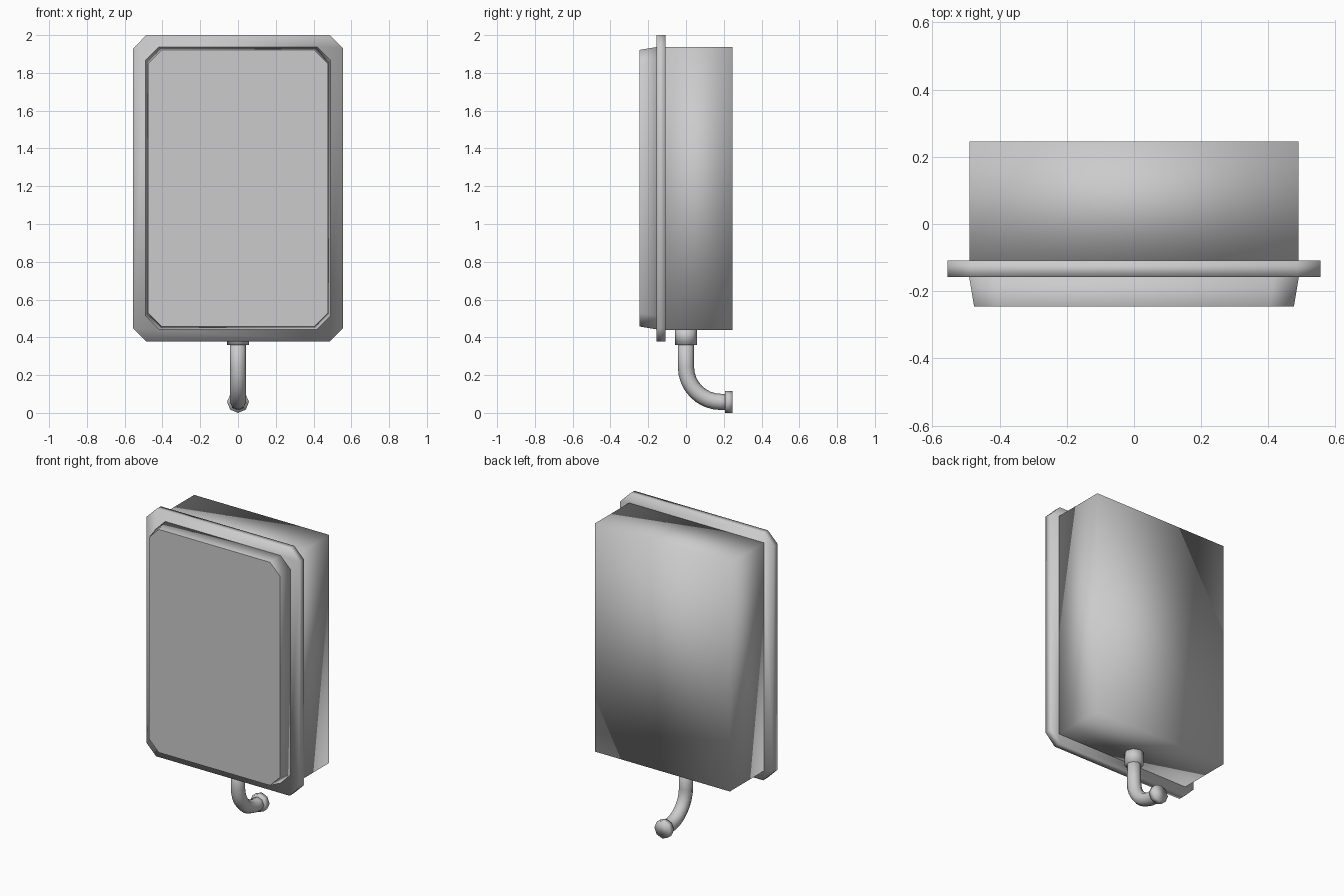
import bpy, bmesh, math
from mathutils import Vector

if "Cube" in bpy.data.objects:
    bpy.data.objects.remove(bpy.data.objects["Cube"])


def loft(name, rings, flat_start=False):
    """Skin a list of rings, cap both ends, shade smooth."""
    bm = bmesh.new()
    vs = [[bm.verts.new(p) for p in r] for r in rings]
    n = len(vs[0])
    for a, b in zip(vs, vs[1:]):
        for i in range(n):
            j = (i + 1) % n
            bm.faces.new((a[i], a[j], b[j], b[i]))
    start = bm.faces.new(vs[0])
    bm.faces.new(vs[-1])
    bmesh.ops.recalc_face_normals(bm, faces=bm.faces[:])
    for f in bm.faces:
        f.smooth = True
    if flat_start:
        start.smooth = False
        for e in start.edges:
            e.smooth = False
    me = bpy.data.meshes.new(name)
    bm.to_mesh(me)
    bm.free()
    ob = bpy.data.objects.new(name, me)
    bpy.context.collection.objects.link(ob)
    return ob


def panel(y, w, z0, z1, c):
    """Rectangle in the XZ plane, with corners cut by c."""
    if c == 0:
        return [(-w, y, z0), (w, y, z0), (w, y, z1), (-w, y, z1)]
    return [(-w + c, y, z0), (w - c, y, z0), (w, y, z0 + c), (w, y, z1 - c),
            (w - c, y, z1), (-w + c, y, z1), (-w, y, z1 - c), (-w, y, z0 + c)]


def tube_ring(y, z, angle, r, n=8):
    """Circle around a path point; angle 0 points down, 90 degrees points back."""
    normal = Vector((0, math.cos(angle), math.sin(angle)))
    side = Vector((1, 0, 0))
    return [Vector((0, y, z)) + r * (math.cos(2 * math.pi * i / n) * side
            + math.sin(2 * math.pi * i / n) * normal) for i in range(n)]


# Main housing
loft("housing", [panel(-0.13, 0.49, 0.44, 1.938, 0), panel(0.245, 0.49, 0.44, 1.938, 0)])

# Protruding rim with cut corners
loft("rim", [panel(-0.157, 0.555, 0.377, 2.0, 0.07), panel(-0.109, 0.555, 0.377, 2.0, 0.07)])

# Tapered front lid
loft("front_lid", [panel(-0.245, 0.476, 0.457, 1.922, 0.072),
                   panel(-0.155, 0.491, 0.442, 1.937, 0.072)], flat_start=True)

# Drain pipe: straight drop, quarter bend, short run to the back
R, TOP, END_Z = 0.185, 0.40, 0.058
path = [(0, TOP, 0)]
for i in range(9):
    a = math.pi / 2 * i / 8
    path.append((R - R * math.cos(a), END_Z + R - R * math.sin(a), a))
path.append((0.225, END_Z, math.pi / 2))
loft("drain_pipe", [tube_ring(y, z, a, 0.043) for y, z, a in path])

# Pipe collar and end fitting
loft("pipe_collar", [tube_ring(0, z, 0, 0.058) for z in (0.45, 0.36)])
loft("pipe_end_fitting", [tube_ring(y, END_Z, math.pi / 2, 0.058) for y in (0.207, 0.245)])
